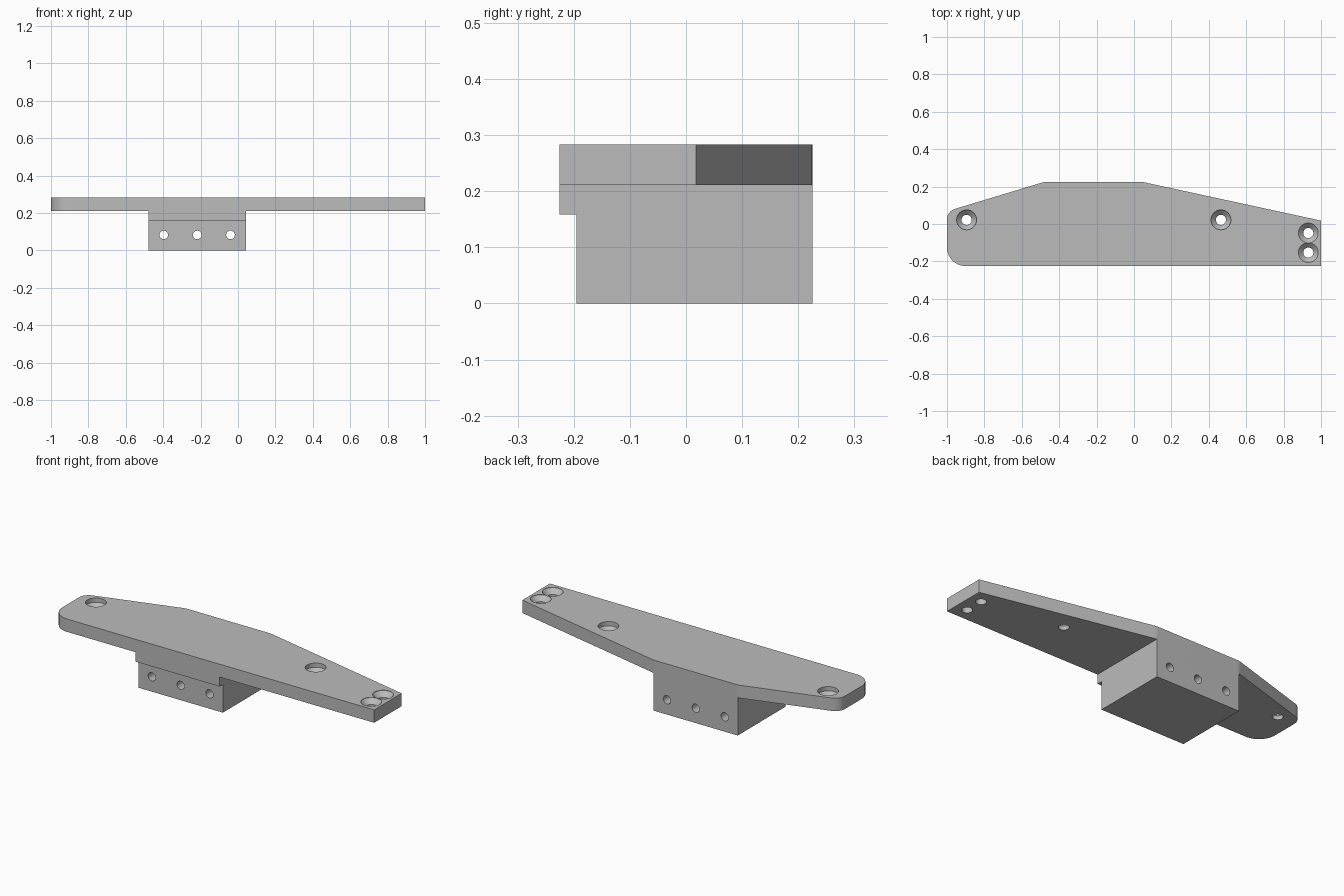
import bpy, bmesh, math
from mathutils import Vector

old = bpy.data.objects.get("Cube")
if old:
    bpy.data.objects.remove(old, do_unlink=True)

grey = bpy.data.materials.new("plain grey")
grey.use_nodes = True
grey.diffuse_color = (0.5, 0.5, 0.5, 1)
grey.node_tree.nodes["Principled BSDF"].inputs["Base Color"].default_value = (0.5, 0.5, 0.5, 1)

TOP, UNDER, BACK = 0.283, 0.211, 0.225


def make(name, bm):
    bmesh.ops.recalc_face_normals(bm, faces=bm.faces)
    mesh = bpy.data.meshes.new(name)
    bm.to_mesh(mesh)
    bm.free()
    mesh.materials.append(grey)
    ob = bpy.data.objects.new(name, mesh)
    bpy.context.collection.objects.link(ob)
    return ob


def prism(name, points, depth):
    bm = bmesh.new()
    face = bm.faces.new([bm.verts.new(p) for p in points])
    out = bmesh.ops.extrude_face_region(bm, geom=[face])
    moved = [v for v in out["geom"] if isinstance(v, bmesh.types.BMVert)]
    bmesh.ops.translate(bm, verts=moved, vec=depth)
    return make(name, bm)


def rounded(corners, steps=10):
    """Outline with a circular fillet on every corner (x, y, radius)."""
    pts = []
    for i, (x, y, r) in enumerate(corners):
        c = Vector((x, y))
        if r == 0:
            pts.append(c)
            continue
        a = (Vector(corners[i - 1][:2]) - c).normalized()
        b = (Vector(corners[(i + 1) % len(corners)][:2]) - c).normalized()
        half = a.angle(b) / 2
        centre = c + (a + b).normalized() * r / math.sin(half)
        start = c + a * r / math.tan(half) - centre
        end = c + b * r / math.tan(half) - centre
        for k in range(steps + 1):
            t = k / steps
            pts.append(centre + (start * (1 - t) + end * t).normalized() * r)
    return pts


def lathe(name, profile, location, axis="Z", sides=48):
    """Round cutter from (radius, height) rings."""
    bm = bmesh.new()
    rings = []
    for r, h in profile:
        ring = []
        for k in range(sides):
            a = math.tau * k / sides
            u, v = r * math.cos(a), r * math.sin(a)
            p = (u, v, h) if axis == "Z" else (u, h, v)
            ring.append(bm.verts.new(Vector(p) + Vector(location)))
        rings.append(ring)
    for lo, hi in zip(rings, rings[1:]):
        for k in range(sides):
            n = (k + 1) % sides
            bm.faces.new((lo[k], lo[n], hi[n], hi[k]))
    bm.faces.new(rings[0])
    bm.faces.new(rings[-1])
    return make(name, bm)


def combine(target, tool, operation):
    mod = target.modifiers.new(operation.lower(), "BOOLEAN")
    mod.operation, mod.solver, mod.object = operation, "EXACT", tool
    bpy.context.view_layer.objects.active = target
    bpy.ops.object.modifier_apply(modifier=mod.name)
    bpy.data.objects.remove(tool, do_unlink=True)


# Tapered flat plate
outline = rounded([(-1, -BACK, 0.1), (1, -BACK, 0), (1, 0.018, 0),
                   (0.045, BACK, 0.1), (-0.48, BACK, 0.1), (-1, 0.068, 0.06)])
plate = prism("mounting_plate", [(p.x, p.y, UNDER) for p in outline], (0, 0, TOP - UNDER))

# Block beneath, with a lip along its front
side = [(-0.195, 0), (BACK, 0), (BACK, UNDER), (-BACK, UNDER), (-BACK, 0.158), (-0.195, 0.158)]
block = prism("block", [(-0.478, y, z) for y, z in side], (0.521, 0, 0))
combine(plate, block, "UNION")

# Countersunk screw holes; the two inner ones sit deeper
BIG, SMALL = 0.053, 0.027
for x, y, sink in [(-0.895, 0.022, 0.024), (0.465, 0.022, 0.024), (0.932, -0.048, 0.002), (0.932, -0.153, 0.002)]:
    seat = TOP - sink
    hole = lathe("screw_hole", [(SMALL, UNDER - 0.05), (SMALL, seat - 0.026),
                                (BIG, seat), (BIG, TOP + 0.05)], (x, y, 0))
    combine(plate, hole, "DIFFERENCE")

# Cross holes through the block
for x in (-0.397, -0.218, -0.04):
    combine(plate, lathe("cross_hole", [(0.023, -0.4), (0.023, 0.4)], (x, 0, 0.083), "Y"), "DIFFERENCE")

# Smooth fillets and bores, crisp edges
bpy.ops.object.select_all(action="DESELECT")
plate.select_set(True)
bpy.context.view_layer.objects.active = plate
bpy.ops.object.shade_smooth_by_angle(angle=math.radians(25))
